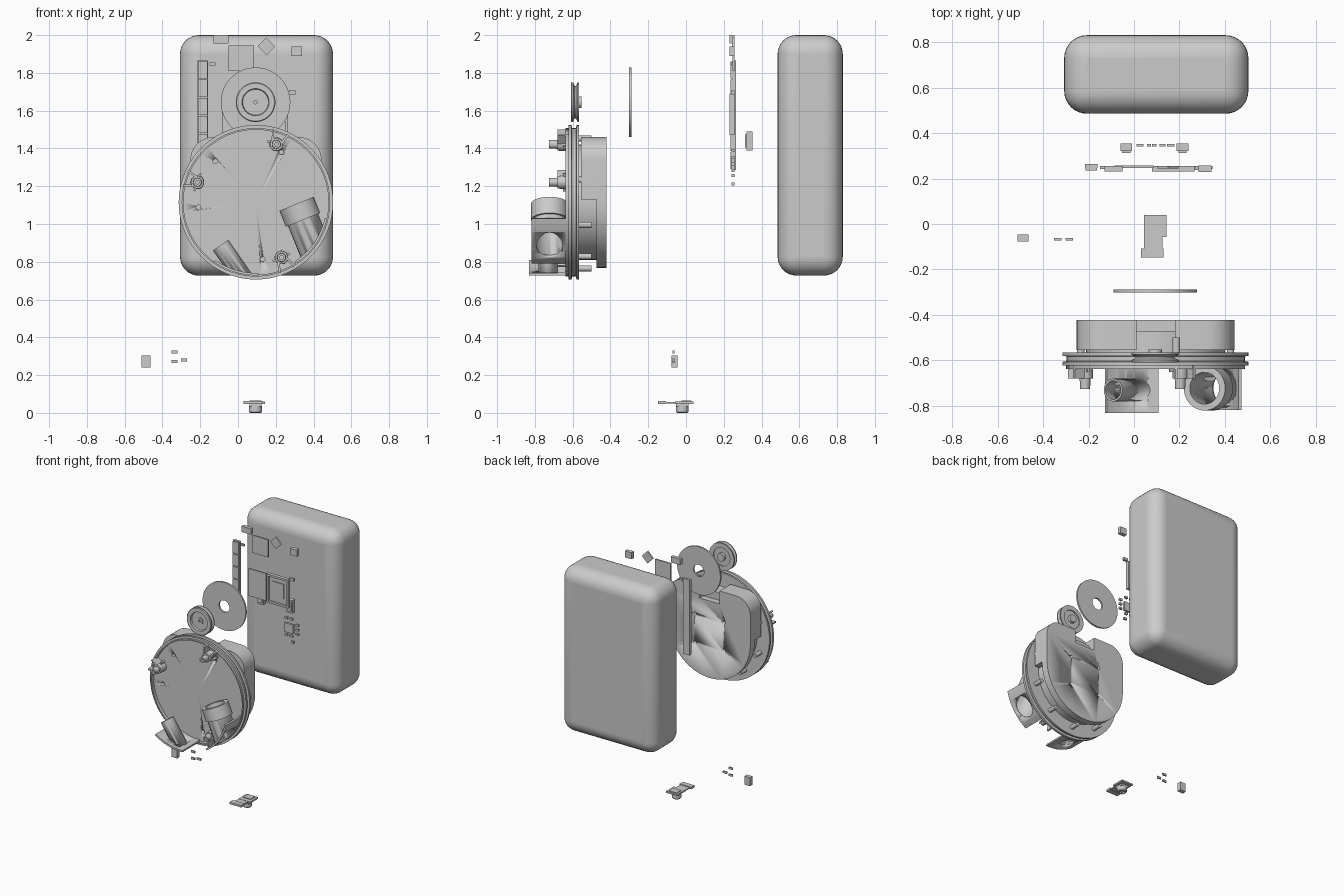
import bpy, bmesh, math
from mathutils import Vector, Matrix

if "Cube" in bpy.data.objects:
    bpy.data.objects.remove(bpy.data.objects["Cube"])

CX, CZ = 0.095, 1.115          # centre of the round housing


def finish(name, bm, angle=35):
    bmesh.ops.recalc_face_normals(bm, faces=bm.faces[:])
    me = bpy.data.meshes.new(name)
    bm.to_mesh(me)
    bm.free()
    ob = bpy.data.objects.new(name, me)
    bpy.context.collection.objects.link(ob)
    activate(ob)
    bpy.ops.object.shade_smooth_by_angle(angle=math.radians(angle))
    return ob


def activate(ob):
    bpy.ops.object.select_all(action='DESELECT')
    ob.select_set(True)
    bpy.context.view_layer.objects.active = ob


def box(name, x, y, z, spin=0):
    """Box from (min, max) ranges, optionally turned about y."""
    bm = bmesh.new()
    c = Vector([(a + b) / 2 for a, b in (x, y, z)])
    m = (Matrix.Translation(c) @ Matrix.Rotation(spin, 4, 'Y')
         @ Matrix.Diagonal([b - a for a, b in (x, y, z)] + [1]))
    bmesh.ops.create_cube(bm, size=1, matrix=m)
    return finish(name, bm)


def lathe(name, profile, origin, axis=(0, 1, 0), n=48):
    """Revolve a closed (radius, height) profile about an axis."""
    bm = bmesh.new()
    q = Vector((0, 0, 1)).rotation_difference(Vector(axis).normalized())
    o = Vector(origin)
    rings = []
    for r, h in profile:
        rings.append([bm.verts.new(o + q @ Vector((r * math.cos(t), r * math.sin(t), h)))
                      for t in (math.tau * i / n for i in range(n))])
    for k in range(len(profile)):
        j = (k + 1) % len(profile)
        if profile[k][0] == 0 and profile[j][0] == 0:
            continue
        for i in range(n):
            i2 = (i + 1) % n
            bm.faces.new((rings[k][i], rings[k][i2], rings[j][i2], rings[j][i]))
    bmesh.ops.remove_doubles(bm, verts=bm.verts[:], dist=1e-6)
    loose = [v for v in bm.verts if not v.link_faces]
    bmesh.ops.delete(bm, geom=loose, context='VERTS')
    return finish(name, bm)


def rod(name, r, h, origin, axis=(0, 1, 0), n=24):
    return lathe(name, [(0, 0), (r, 0), (r, h), (0, h)], origin, axis, n)


def pipe(name, r, ri, h, origin, axis=(0, 1, 0), n=32):
    return lathe(name, [(ri, 0), (r, 0), (r, h), (ri, h)], origin, axis, n)


def prism(name, pts, y0, y1):
    """Extrude an xz outline along y."""
    bm = bmesh.new()
    f = bm.faces.new([bm.verts.new((x, y0, z)) for x, z in pts])
    g = bmesh.ops.extrude_face_region(bm, geom=[f])['geom']
    bmesh.ops.translate(bm, vec=(0, y1 - y0, 0),
                        verts=[v for v in g if isinstance(v, bmesh.types.BMVert)])
    return finish(name, bm)


def arc(cx, cz, r, a0, a1, n):
    return [(cx + r * math.cos(math.radians(a0 + (a1 - a0) * i / n)),
             cz + r * math.sin(math.radians(a0 + (a1 - a0) * i / n))) for i in range(n + 1)]


def boolean(ob, cutter, op='DIFFERENCE'):
    cutter.hide_render = True
    m = ob.modifiers.new('cut', 'BOOLEAN')
    m.object, m.operation, m.solver = cutter, op, 'EXACT'
    activate(ob)
    bpy.ops.object.modifier_apply(modifier='cut')
    bpy.data.objects.remove(cutter)


# Rounded outer case
case = box('outer_case', (-.307, .503), (.485, .83), (.727, 2.0))
bev = case.modifiers.new('round', 'BEVEL')
bev.width, bev.segments = .1, 8
activate(case)
bpy.ops.object.modifier_apply(modifier='round')
bpy.ops.object.shade_smooth_by_angle(angle=math.radians(35))

# Round housing with double flange and recessed floor
housing = lathe('round_housing', [
    (0, -.612), (.384, -.612), (.384, -.637), (.393, -.637), (.393, -.622), (.409, -.622),
    (.409, -.606), (.392, -.603), (.392, -.582), (.409, -.58), (.409, -.566), (0, -.566)],
    (CX, 0, CZ), n=96)
for x, z in [(-.12, 1.333), (.23, 1.38), (-.21, 1.088), (.13, .813)]:
    boolean(housing, rod('cutter', .013, .06, (x, -.65, z), n=16))

# D-shaped back body with top notch
TOP, R, C = 1.46, .347, .12
upper = (arc(CX + R - C, TOP - C, C, 0, 90, 10)
         + [(.18, TOP), (.18, 1.36), (.01, 1.36), (.01, TOP)]
         + arc(CX - R + C, TOP - C, C, 90, 180, 10))
plate = prism('back_plate', arc(CX, CZ, R, 180, 360, 40) + upper, -.475, -.422)
for x in (-.03, .22):
    for z in (1.01, 1.23):
        boolean(plate, rod('cutter', .012, .05, (x, -.455, z), n=16))
prism('upper_body', [(CX - R, 1.13), (CX + R, 1.13)] + upper, -.555, -.475)
rod('lower_body', .305, .1, (CX, -.57, CZ), n=64)
box('notch_block', (.035, .15), (-.545, -.475), (1.34, 1.4))
for a in (20, 75, 160, 200, 235, 270, 305, 340):
    t = math.radians(a)
    rod('rim_peg', .016, .07, (CX + .35 * math.cos(t), -.57, CZ + .35 * math.sin(t)), n=16)

# Screw posts with ribs reaching the rim
for x, z in [(.203, 1.422), (-.215, 1.221), (.23, .823)]:
    lathe('screw_post', [(.01, -.69), (.01, -.725), (.022, -.725), (.024, -.68), (.034, -.68),
                         (.036, -.61), (0, -.61), (0, -.69)], (x, 0, z), n=24)
    a = math.atan2(z - CZ, x - CX)
    d = math.hypot(x - CX, z - CZ)
    for off in (-.3, .3):
        mid = (d + .385) / 2
        s = (.385 - d) / 2 + .01
        mx = CX + mid * math.cos(a) - off * .1 * math.sin(a)
        mz = CZ + mid * math.sin(a) + off * .1 * math.cos(a)
        box('post_rib', (mx - s, mx + s), (-.68, -.61), (mz - .006, mz + .006), -a - off)
    box('post_cross_rib', (x - .05, x + .05), (-.65, -.61), (z - .006, z + .006), -a + math.pi / 2)

# Hose ports: angled tubes ending in curved walls on the rim
ports = [((-.092, -.73, .888), (.57, 0, -.82), .05, .041, -125, -88, -.83),
         ((.31, -.722, 1.107), (.375, 0, -.927), .086, .07, -57, -13, -.818)]
for p, d, r, ri, a0, a1, y0 in ports:
    tube = pipe('hose_tube', r, ri, .42, p, d)
    boolean(tube, rod('cutter', .378, .6, (CX, -1.1, CZ), n=96), 'INTERSECT')
    wall = prism('port_wall', arc(CX, CZ, .387, a0, a1, 16) + arc(CX, CZ, .374, a1, a0, 16),
                 y0, -.615)
    boolean(wall, rod('cutter', ri, .5, p, d, 32))
pipe('hose_collar', .098, .076, .092, *ports[1][:2], 40)

# Grooved wheel and flat ring
lathe('grooved_wheel', [
    (.009, -.59), (.009, -.603), (.027, -.603), (.027, -.596), (.068, -.596), (.072, -.61),
    (.1, -.61), (.105, -.606), (.105, -.598), (.086, -.59), (.086, -.582), (.105, -.574),
    (.105, -.566), (.07, -.566), (.07, -.574), (.03, -.574), (.03, -.552), (0, -.552), (0, -.59)],
    (.093, 0, 1.645))
pipe('flat_ring', .184, .045, .013, (.093, -.301, 1.645), n=64)

# Light strip
box('light_strip', (-.215, -.16), (.246, .264), (1.285, 1.865))
for i in range(6):
    z = 1.29 + i * .096
    box('strip_light', (-.213, -.162), (.236, .248), (z, z + .09))

# Circuit modules in the front layer
for name, x, y, z in [
        ('top_connector', (-.13, -.05), (.23, .256), (1.955, 2.0)),
        ('large_chip', (-.05, .085), (.246, .258), (1.81, 1.945)),
        ('side_connector', (.283, .34), (.229, .258), (1.89, 1.94)),
        ('strip_resistor', (-.15, -.12), (.242, .256), (1.84, 1.856)),
        ('side_resistor', (.27, .305), (.238, .256), (1.685, 1.706)),
        ('memory_chip', (-.085, .065), (.248, .258), (1.47, 1.68)),
        ('processor_base', (.08, .265), (.246, .256), (1.47, 1.69)),
        ('processor_core', (.12, .22), (.24, .248), (1.53, 1.64)),
        ('control_chip', (.225, .3), (.24, .256), (1.28, 1.35))]:
    box(name, x, y, z)
box('tilted_chip', (.117, .183), (.244, .256), (1.907, 1.973), math.pi / 4)

# Raised frame round the processor
for x in (.08, .25):
    box('frame_side', (x, x + .015), (.23, .248), (1.47, 1.69))
for z in (1.47, 1.675):
    box('frame_end', (.08, .265), (.23, .248), (z, z + .015))

# Small parts around the control chip
for x, z in [(.225, 1.38), (.27, 1.38), (.32, 1.345), (.32, 1.31), (.32, 1.275),
             (.225, 1.25), (.27, 1.25), (.28, 1.205)]:
    box('small_capacitor', (x, x + .025), (.242, .256), (z, z + .016))

# Rear layer: two sockets and a row of thin parts
for x in (-.06, .187):
    box('rear_socket', (x, x + .052), (.32, .353), (1.39, 1.49))
    box('rear_socket_pins', (x + .008, x + .044), (.312, .322), (1.405, 1.475))
for x0, x1 in [(.01, .042), (.058, .075), (.08, .1), (.112, .138), (.145, .178)]:
    box('rear_chip', (x0, x1), (.34, .352), (1.41, 1.445))

# Loose parts low on the left
box('loose_socket', (-.512, -.464), (-.078, -.046), (.24, .305))
for x, z in [(-.335, .323), (-.335, .271), (-.285, .28)]:
    box('loose_resistor', (x - .016, x + .016), (-.072, -.062), (z - .008, z + .008))

# Camera module: ribbon plate with a lens below
box('module_plate', (.045, .143), (-.057, .04), (.048, .06))
box('ribbon', (.045, .125), (-.11, -.057), (.05, .058))
box('ribbon_plug', (.03, .13), (-.147, -.107), (.048, .064))
box('module_chip', (.06, .125), (-.025, .03), (.06, .065))
box('lens_base', (.062, .124), (-.052, .012), (.034, .05))
lathe('lens_barrel', [(0, .01), (.018, .01), (.02, 0), (.028, 0), (.034, .006),
                      (.034, .036), (0, .036)], (.093, -.02, 0), (0, 0, 1), 32)
